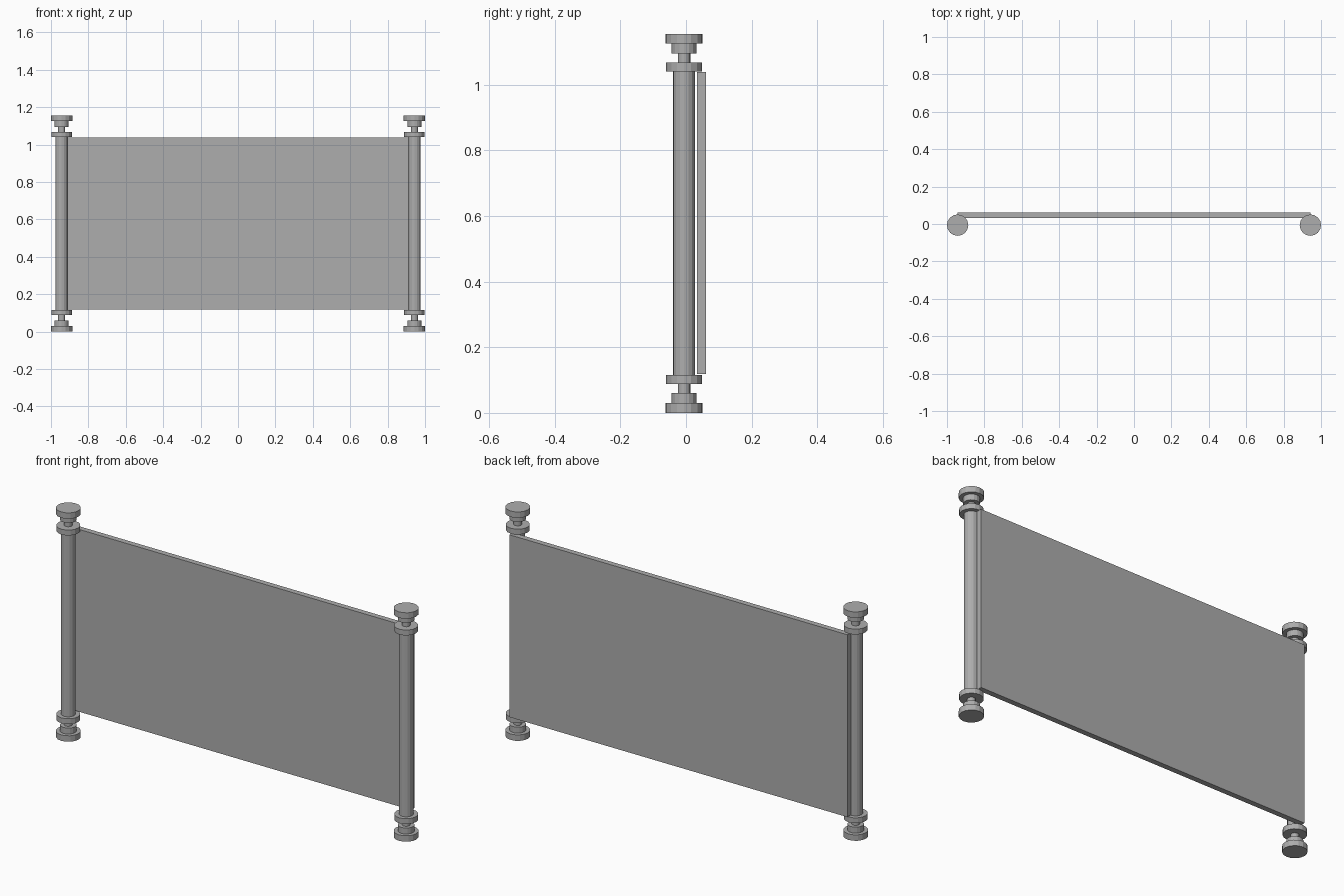
import bpy, bmesh
from math import cos, sin, pi

cube = bpy.data.objects.get("Cube")
if cube:
    bpy.data.objects.remove(cube, do_unlink=True)

grey = bpy.data.materials.new("plain_grey")
grey.use_nodes = True
colour = (0.42, 0.42, 0.42, 1)
grey.diffuse_color = colour
grey.node_tree.nodes["Principled BSDF"].inputs["Base Color"].default_value = colour

HEIGHT = 1.155
POST_X = 0.943
POST_Y = -0.006
SIDES = 16


def add_object(name, bm, location):
    bmesh.ops.recalc_face_normals(bm, faces=bm.faces)
    mesh = bpy.data.meshes.new(name)
    bm.to_mesh(mesh)
    bm.free()
    mesh.materials.append(grey)
    obj = bpy.data.objects.new(name, mesh)
    obj.location = location
    bpy.context.collection.objects.link(obj)
    return obj


def turned_post(name, x):
    # Stepped lower end, mirrored to make the upper end
    steps = [(0.057, 0, 0.03), (0.038, 0.03, 0.06),
             (0.019, 0.06, 0.088), (0.055, 0.088, 0.115)]
    lower = [(r, z) for r, z0, z1 in steps for z in (z0, z1)]
    lower.append((0.034, 0.115))
    profile = lower + [(r, HEIGHT - z) for r, z in reversed(lower)]
    bm = bmesh.new()
    rings = []
    for r, z in profile:
        angles = [2 * pi * i / SIDES for i in range(SIDES)]
        rings.append([bm.verts.new((r * cos(a), r * sin(a), z)) for a in angles])
    for low, high in zip(rings, rings[1:]):
        for i in range(SIDES):
            j = (i + 1) % SIDES
            bm.faces.new((low[i], low[j], high[j], high[i]))
    bm.faces.new(rings[0])
    bm.faces.new(rings[-1])
    return add_object(name, bm, (x, POST_Y, 0))


# Posts
for name, x in (("left_post", POST_X), ("right_post", -POST_X)):
    turned_post(name, x)

# Flat panel fixed behind the posts
bm = bmesh.new()
bmesh.ops.create_cube(bm, size=1)
bmesh.ops.scale(bm, vec=(2 * POST_X, 0.028, 0.92), verts=bm.verts)
add_object("panel", bm, (0, 0.047, 0.579))
